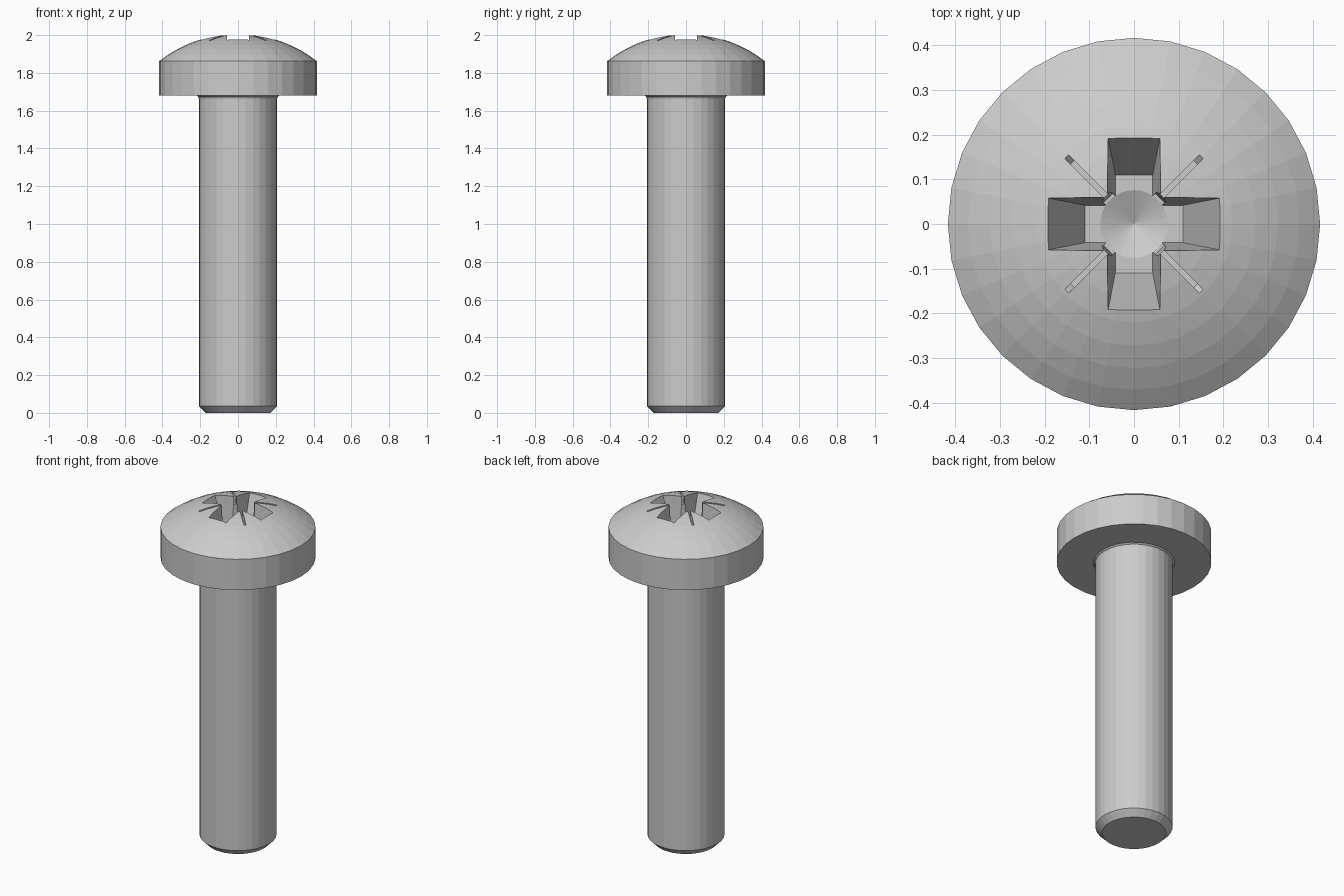
import bpy, bmesh, math
from mathutils import Matrix, Vector

if "Cube" in bpy.data.objects:
    bpy.data.objects.remove(bpy.data.objects["Cube"])

SIDES = 32


def finish(bm, name):
    bmesh.ops.remove_doubles(bm, verts=bm.verts, dist=1e-5)
    bmesh.ops.recalc_face_normals(bm, faces=bm.faces)
    mesh = bpy.data.meshes.new(name)
    bm.to_mesh(mesh)
    bm.free()
    obj = bpy.data.objects.new(name, mesh)
    bpy.context.collection.objects.link(obj)
    return obj


def lathe(name, profile):
    bm = bmesh.new()
    verts = [bm.verts.new((r, 0, z)) for r, z in profile]
    edges = [bm.edges.new(p) for p in zip(verts, verts[1:])]
    bmesh.ops.spin(bm, geom=verts + edges, cent=(0, 0, 0), axis=(0, 0, 1),
                   angle=math.tau, steps=SIDES)
    return finish(bm, name)


def tapered_bar(name, low, high, angle):
    # low / high = (half length, half width, z)
    bm = bmesh.new()
    bmesh.ops.create_cube(bm, size=2)
    for v in bm.verts:
        l, w, z = high if v.co.z > 0 else low
        v.co = Vector((v.co.x * l, v.co.y * w, z))
    bm.transform(Matrix.Rotation(math.radians(angle), 4, 'Z'))
    return finish(bm, name)


def cut(target, cutter):
    cutter.hide_render = True
    mod = target.modifiers.new("recess", 'BOOLEAN')
    mod.operation = 'DIFFERENCE'
    mod.solver = 'EXACT'
    mod.object = cutter
    bpy.context.view_layer.objects.active = target
    bpy.ops.object.modifier_apply(modifier=mod.name)
    bpy.data.objects.remove(cutter)


# Shank with chamfered tip, small neck fillet, cylindrical rim and domed top
rim, rim_z, apex = 0.417, 1.863, 2.006
rise = apex - rim_z
R = (rim ** 2 + rise ** 2) / (2 * rise)
profile = [(0, 0), (0.172, 0), (0.207, 0.036), (0.207, 1.662),
           (0.21, 1.673), (0.219, 1.68), (rim, 1.68)]
half = math.asin(rim / R)
for i in range(9):
    a = half * (1 - i / 8)
    profile.append((R * math.sin(a), apex - R + R * math.cos(a)))
profile[-1] = (0, apex)
screw = lathe("screw", profile)

# Cross recess with tapered arms
for angle in (0, 90):
    cut(screw, tapered_bar("arm_cutter", (0.11, 0.042, 1.75), (0.237, 0.0666, 2.1), angle))

# Corner notches and thin marking grooves on the diagonals
for angle in (45, 135):
    cut(screw, tapered_bar("notch_cutter", (0.082, 0.014, 1.752), (0.093, 0.017, 2.1), angle))
    cut(screw, tapered_bar("groove_cutter", (0.195, 0.006, 1.955), (0.36, 0.0065, 2.1), angle))

# Conical bottom of the recess
cut(screw, lathe("cone_cutter", [(0, 1.715), (0.076, 1.749), (0.076, 1.76), (0, 1.76)]))
